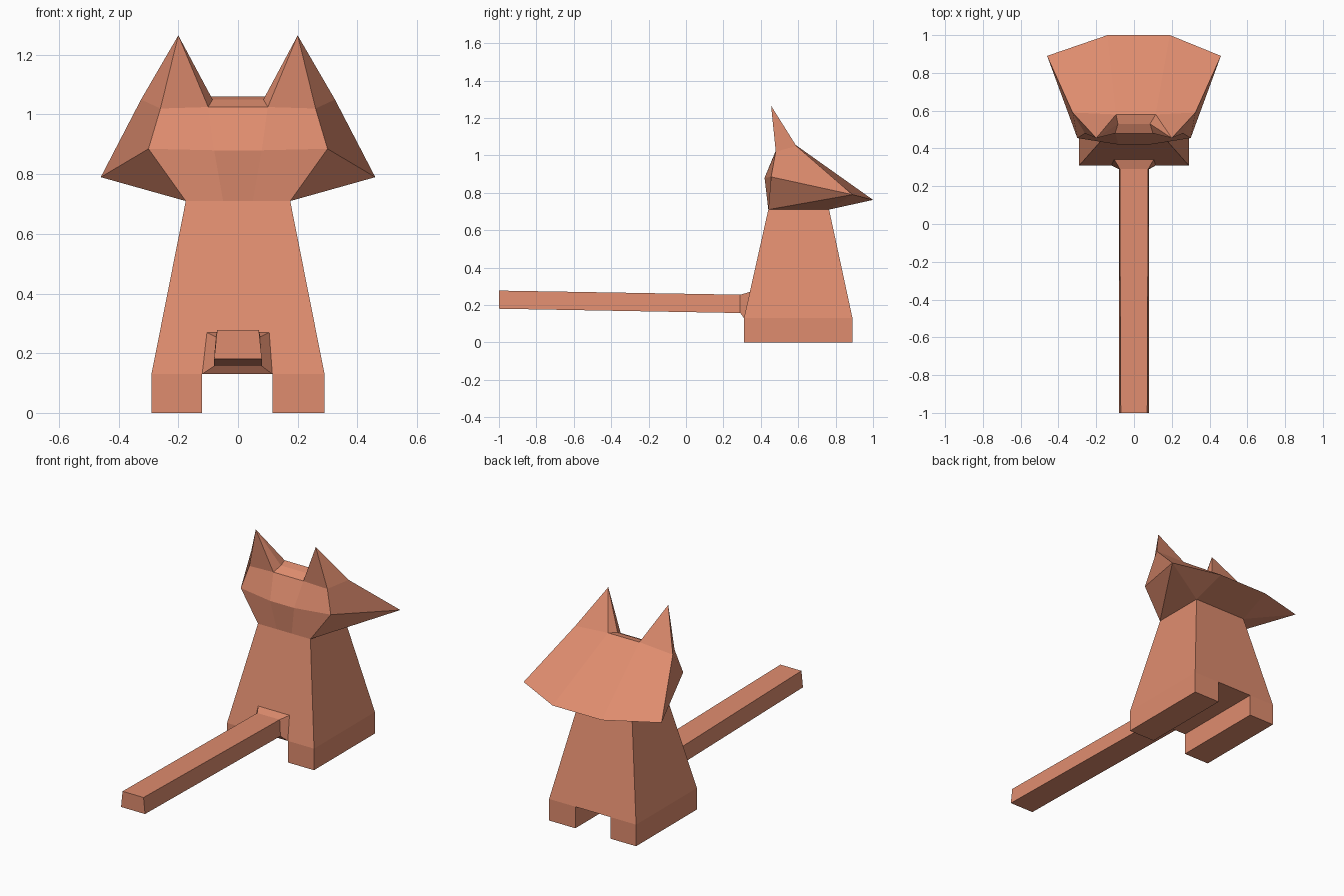
import bpy
import bmesh

cube = bpy.data.objects.get("Cube")
if cube:
    bpy.data.objects.remove(cube, do_unlink=True)

# Single terracotta colour
COLOUR = (0.74, 0.265, 0.158, 1.0)
fur = bpy.data.materials.new("terracotta fur")
fur.use_nodes = True
fur.diffuse_color = COLOUR
shader = next(n for n in fur.node_tree.nodes if n.type == 'BSDF_PRINCIPLED')
shader.inputs["Base Color"].default_value = COLOUR


def finish(name, bm):
    bmesh.ops.recalc_face_normals(bm, faces=bm.faces)
    mesh = bpy.data.meshes.new(name)
    bm.to_mesh(mesh)
    bm.free()
    mesh.materials.append(fur)
    obj = bpy.data.objects.new(name, mesh)
    bpy.context.collection.objects.link(obj)
    return obj


def flat_ring(x0, x1, y0, y1, z):
    return [(x0, y0, z), (x1, y0, z), (x1, y1, z), (x0, y1, z)]


def loft(name, rings, cap_start=False, cap_end=False):
    """Skin four-cornered rings with quads."""
    bm = bmesh.new()
    rows = [[bm.verts.new(p) for p in ring] for ring in rings]
    for a, b in zip(rows, rows[1:]):
        for i in range(4):
            j = (i + 1) % 4
            bm.faces.new((a[i], a[j], b[j], b[i]))
    if cap_start:
        bm.faces.new(rows[0])
    if cap_end:
        bm.faces.new(rows[-1])
    return finish(name, bm)


# Tapered body
loft("body", [flat_ring(-0.29, 0.29, 0.31, 0.89, 0.13),
              flat_ring(-0.175, 0.175, 0.44, 0.765, 0.71)], cap_start=True)

# Long block feet
for side, x0, x1 in (("right", -0.29, -0.12), ("left", 0.115, 0.29)):
    loft(side + "_foot", [flat_ring(x0, x1, 0.31, 0.89, 0),
                          flat_ring(x0, x1, 0.31, 0.89, 0.13)], cap_start=True)

# Tail with a flared root
loft("tail", [
    [(-0.12, 0.31, 0.13), (0.115, 0.31, 0.13), (0.105, 0.342, 0.27), (-0.105, 0.342, 0.27)],
    [(-0.08, 0.29, 0.157), (0.08, 0.29, 0.157), (0.075, 0.29, 0.255), (-0.075, 0.29, 0.255)],
    [(-0.08, -1, 0.18), (0.08, -1, 0.18), (0.07, -1, 0.277), (-0.07, -1, 0.277)],
], cap_end=True)

# Head: corner points of one half
points = {
    "neck_back": (0.175, 0.44, 0.71),
    "neck_mid": (0.05, 0.44, 0.71),
    "neck_front": (0.175, 0.765, 0.71),
    "nape": (0.08, 0.42, 0.88),
    "back_corner": (0.30, 0.455, 0.885),
    "ear_back": (0.26, 0.48, 1.02),
    "ear_inner": (0.10, 0.48, 1.025),
    "crown": (0.085, 0.53, 1.05),
    "brow": (0.105, 0.58, 1.06),
    "ear_outer": (0.325, 0.59, 1.05),
    "ear_tip": (0.20, 0.455, 1.265),
    "cheek": (0.46, 0.89, 0.79),
    "snout": (0.165, 1.0, 0.762),
}
shift = {"snout": 0.025, "brow": 0.01}      # slight lopsidedness
half_faces = [
    "neck_mid neck_back back_corner nape",
    "nape back_corner ear_back ear_inner",
    "ear_inner ear_back ear_tip",
    "ear_back ear_outer ear_tip",
    "ear_outer brow ear_tip",
    "brow crown ear_tip",
    "crown ear_inner ear_tip",
    "back_corner cheek ear_outer ear_back",
    "neck_back cheek back_corner",
    "neck_back neck_front cheek",
    "neck_front snout cheek",
    "brow ear_outer cheek snout",
]
middle = "neck_mid nape ear_inner crown brow snout neck_front".split()

bm = bmesh.new()
sides = []
for s in (-1, 1):
    v = {n: bm.verts.new((s * x + shift.get(n, 0), y, z))
         for n, (x, y, z) in points.items()}
    for face in half_faces:
        bm.faces.new([v[n] for n in face.split()])
    sides.append(v)
r, l = sides
for a, b in zip(middle, middle[1:]):
    bm.faces.new((r[a], l[a], l[b], r[b]))
finish("head", bm)
